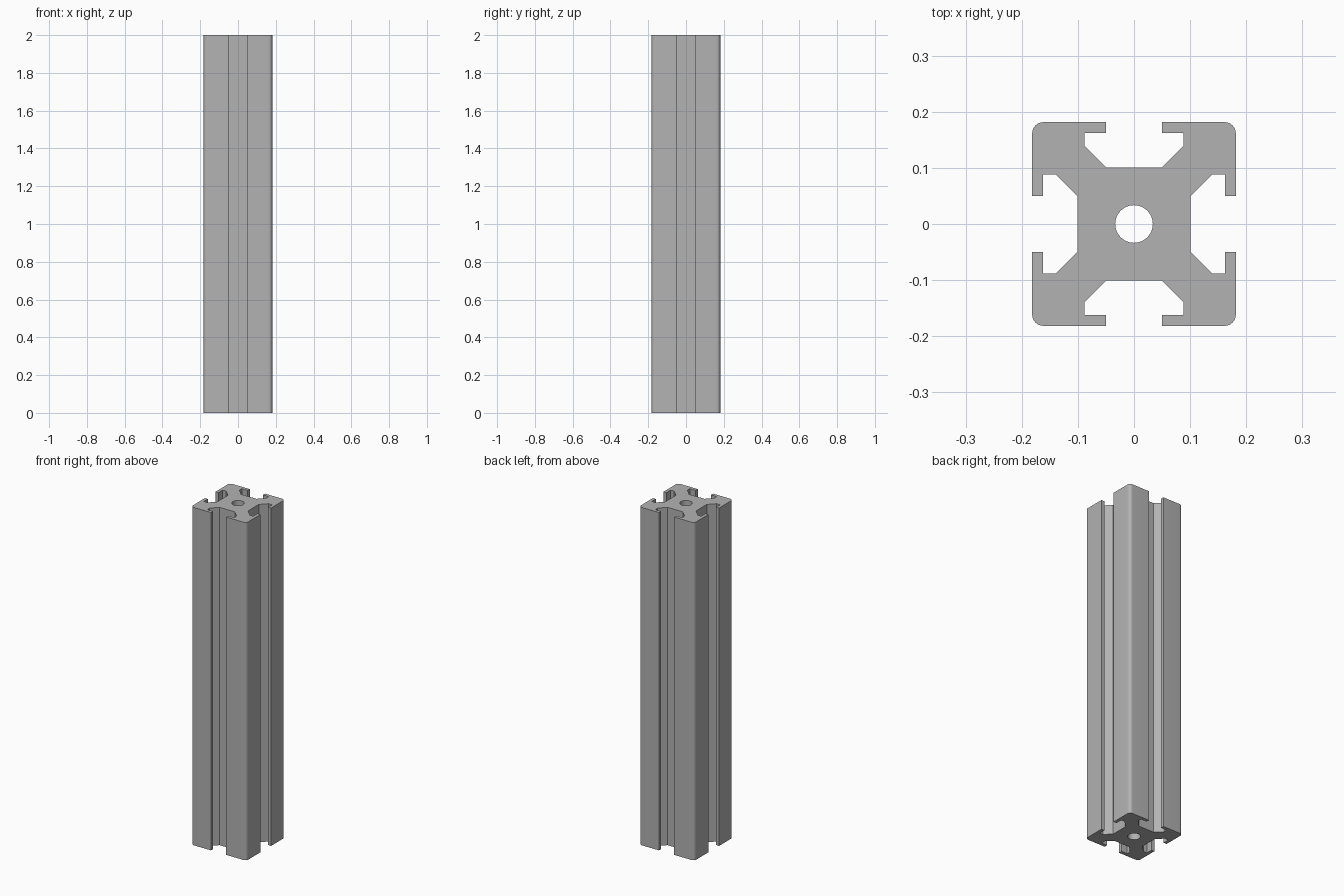
import bpy
import bmesh
import math
from mathutils import Vector, Matrix

cube = bpy.data.objects.get("Cube")
if cube:
    bpy.data.objects.remove(cube, do_unlink=True)

LENGTH = 2.0
HALF = 0.1815          # half of the outer width
FLOOR = 0.101          # slot floor distance from the centre
MOUTH = 0.05           # half of the slot opening
POCKET = 0.088         # half of the slot pocket behind the lips
LIP = 0.162            # inner face of the lips
SHOULDER = 0.139       # where the pocket starts to taper
FILLET = 0.02
BORE = 0.0335

# Plain aluminium
metal = bpy.data.materials.new("grey_metal")
colour = (0.45, 0.45, 0.45, 1.0)
metal.use_nodes = True
metal.diffuse_color = colour
metal.node_tree.nodes["Principled BSDF"].inputs["Base Color"].default_value = colour


def arc(cx, cy, radius, start, sweep, steps):
    """Points on an arc, angles in degrees."""
    angles = [math.radians(start + sweep * i / steps) for i in range(steps + 1)]
    return [Vector((cx + radius * math.cos(a), cy + radius * math.sin(a), 0)) for a in angles]


# One quarter of the outline: half slot, rounded corner, half slot
half_slot = [Vector((x, y, 0)) for x, y in (
    (FLOOR, MOUTH), (SHOULDER, POCKET), (LIP, POCKET), (LIP, MOUTH), (HALF, MOUTH))]
mirrored = [Vector((p.y, p.x, 0)) for p in reversed(half_slot)]
centre = HALF - FILLET
quarter = half_slot + arc(centre, centre, FILLET, 0, 90, 8) + mirrored

outline = []
for i in range(4):
    turn = Matrix.Rotation(i * math.pi / 2, 3, 'Z')
    outline += [turn @ p for p in quarter]
bore = arc(0, 0, BORE, 0, 360, 48)[:-1]

# Fill the section around the bore and extrude it upward
bm = bmesh.new()
edges = []
for loop in (outline, bore):
    verts = [bm.verts.new(p) for p in loop]
    edges += [bm.edges.new((v, verts[i - 1])) for i, v in enumerate(verts)]
bmesh.ops.triangle_fill(bm, edges=edges, use_beauty=True, normal=(0, 0, 1))
result = bmesh.ops.extrude_face_region(bm, geom=bm.faces[:], use_keep_orig=True)
top = [g for g in result["geom"] if isinstance(g, bmesh.types.BMVert)]
bmesh.ops.translate(bm, verts=top, vec=(0, 0, LENGTH))
bmesh.ops.recalc_face_normals(bm, faces=bm.faces[:])

mesh = bpy.data.meshes.new("slotted_rail")
bm.to_mesh(mesh)
bm.free()
mesh.materials.append(metal)
rail = bpy.data.objects.new("slotted_rail", mesh)
bpy.context.collection.objects.link(rail)

# Smooth the bore and corners, keep the slots crisp
bpy.ops.object.select_all(action='DESELECT')
rail.select_set(True)
bpy.context.view_layer.objects.active = rail
bpy.ops.object.shade_smooth_by_angle(angle=math.radians(30))
